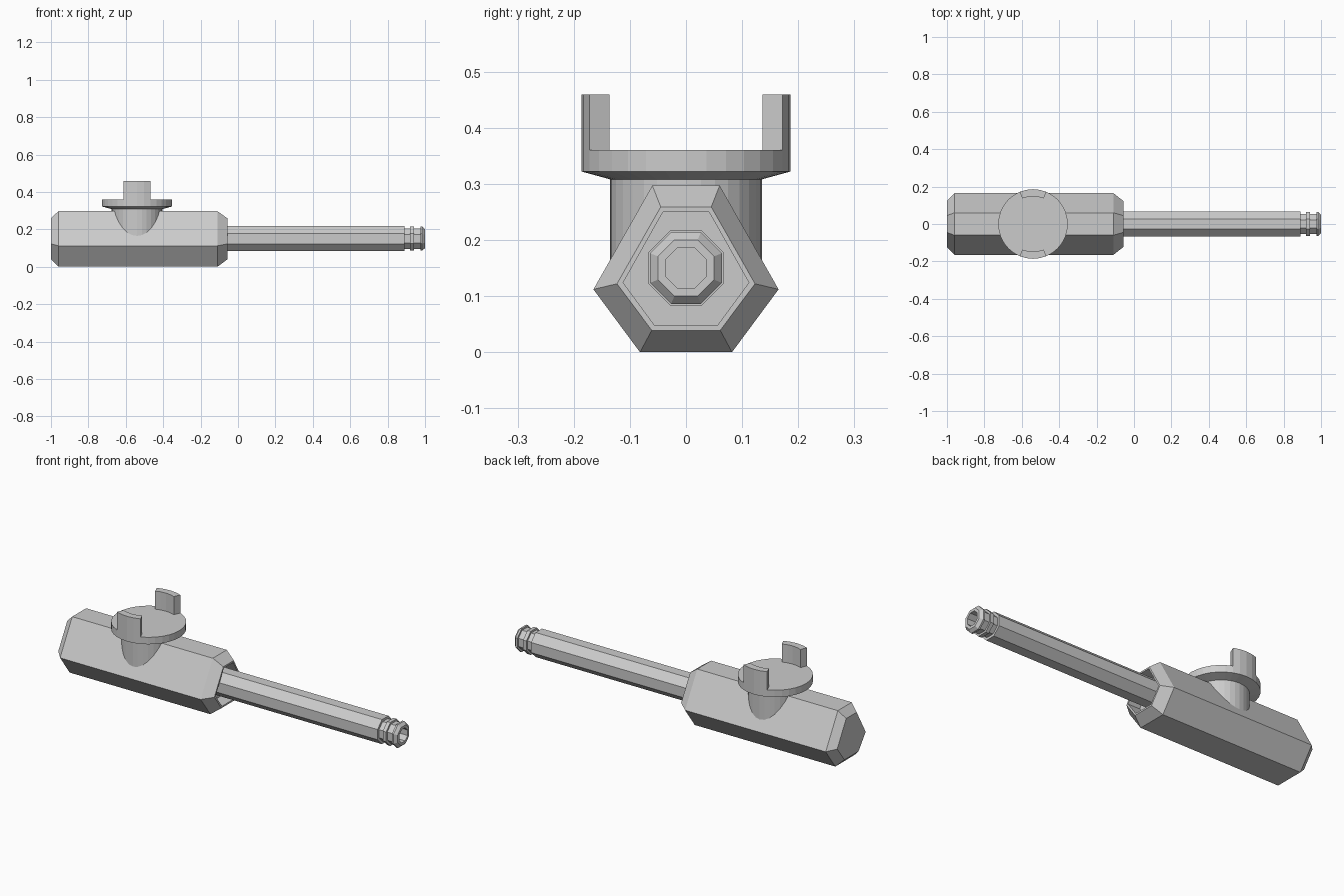
import bpy, bmesh
from math import sin, cos, pi, radians

if "Cube" in bpy.data.objects:
    bpy.data.objects.remove(bpy.data.objects["Cube"])

CX = -0.54   # centre of the turret
CZ = 0.15    # barrel axis height


def loft(name, rings):
    """Skin a list of equal-length rings and cap both ends."""
    bm = bmesh.new()
    vs = [[bm.verts.new(p) for p in r] for r in rings]
    n = len(rings[0])
    for a, b in zip(vs, vs[1:]):
        for i in range(n):
            j = (i + 1) % n
            bm.faces.new((a[i], a[j], b[j], b[i]))
    bm.faces.new(vs[0][::-1])
    bm.faces.new(vs[-1])
    bmesh.ops.recalc_face_normals(bm, faces=bm.faces)
    me = bpy.data.meshes.new(name)
    bm.to_mesh(me)
    bm.free()
    ob = bpy.data.objects.new(name, me)
    bpy.context.collection.objects.link(ob)
    return ob


def hexagon(x, half):
    """Ring at x from the right half of a mirrored section, bottom to top."""
    pts = half + [(-y, z) for y, z in reversed(half)]
    return [(x, y, z) for y, z in pts]


def octagon(x, apothem):
    r = apothem / cos(pi / 8)
    return [(x, r * cos(a), CZ + r * sin(a))
            for a in (pi / 8 + i * pi / 4 for i in range(8))]


def circle(z, r, n=32):
    return [(CX + r * cos(2 * pi * i / n), r * sin(2 * pi * i / n), z)
            for i in range(n)]


# Body: six-sided, chamfered ends, socket in the front end
full = [(0.082, 0.0), (0.165, 0.112), (0.06, 0.297)]
end = [(0.061, 0.039), (0.123, 0.122), (0.045, 0.259)]
inner = [(0.056, 0.048), (0.112, 0.124), (0.041, 0.25)]
loft("body", [hexagon(-1.0, end), hexagon(-0.96, full), hexagon(-0.11, full),
              hexagon(-0.057, end), hexagon(-0.057, inner), hexagon(-0.13, inner)])

# Barrel: octagonal tube with a ringed, hollow tip
profile = [(-0.16, 0.067), (0.89, 0.067), (0.89, 0.054), (0.92, 0.054),
           (0.92, 0.064), (0.94, 0.064), (0.94, 0.054), (0.975, 0.054),
           (0.975, 0.064), (0.985, 0.064), (1.0, 0.05), (1.0, 0.036),
           (0.92, 0.036)]
loft("barrel", [octagon(x, a) for x, a in profile])

# Turret: stem sunk in the body, flared to a flat disc
loft("turret", [circle(z, r) for z, r in
                [(0.13, 0.135), (0.308, 0.135), (0.322, 0.186), (0.36, 0.186)]])

# Two curved prongs standing on the disc rim
for name, mid in (("front_prong", -90), ("back_prong", 90)):
    angles = [radians(mid + d * 11.25) for d in range(-2, 3)]
    arc = ([(0.186, a) for a in angles] + [(0.148, a) for a in reversed(angles)])
    loft(name, [[(CX + r * cos(a), r * sin(a), z) for r, a in arc]
                for z in (0.355, 0.459)])
